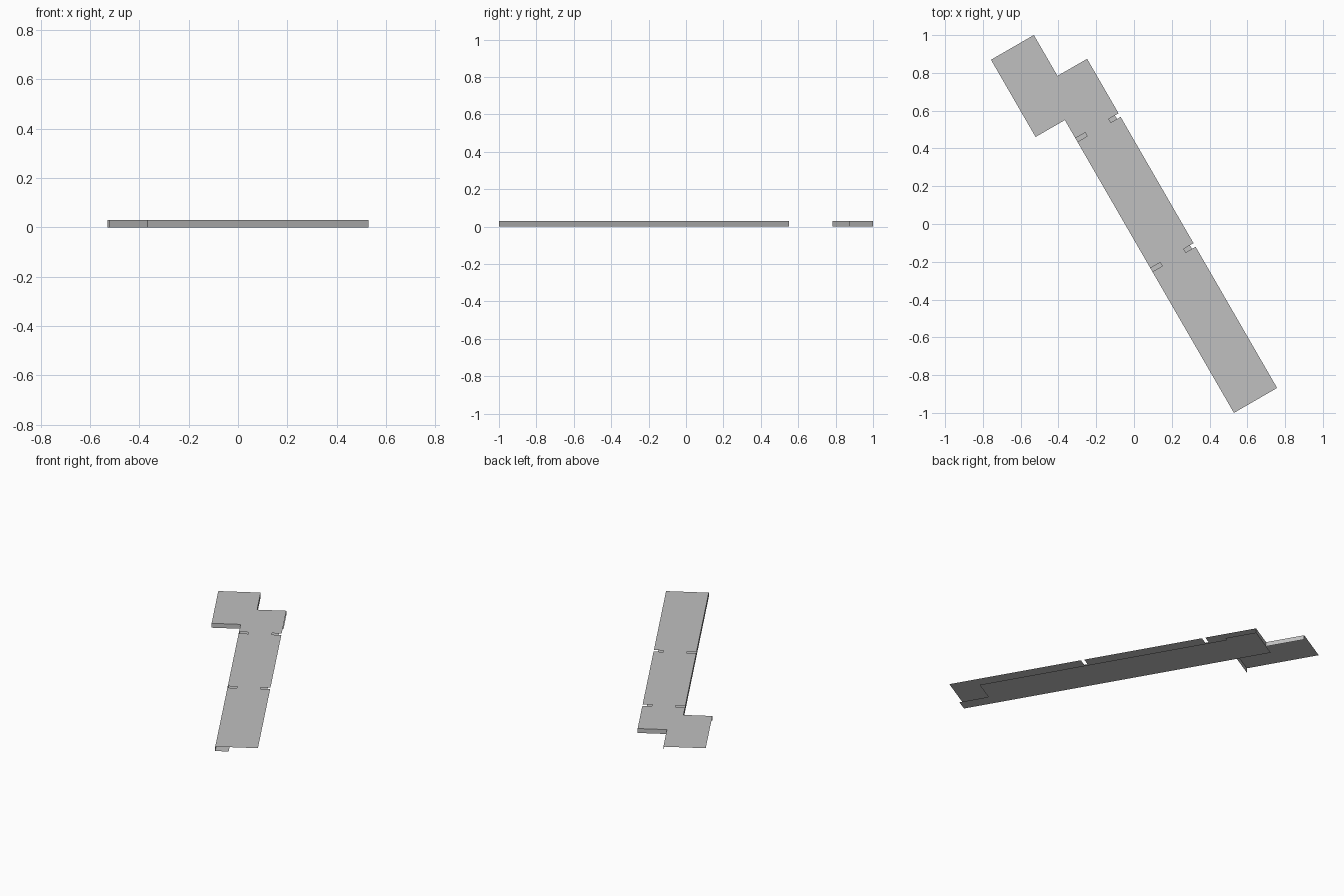
import bpy
import bmesh
from math import radians
from mathutils import Matrix

cube = bpy.data.objects.get("Cube")
if cube:
    bpy.data.objects.remove(cube, do_unlink=True)

grey = bpy.data.materials.new("light_grey")
grey.use_nodes = True
colour = (0.53, 0.53, 0.53, 1)
grey.diffuse_color = colour
grey.node_tree.nodes["Principled BSDF"].inputs["Base Color"].default_value = colour

# Plan layout: u runs along the panel, v across it
LENGTH, WIDTH, HEIGHT = 2.012, 0.264, 0.03
TAB_START, TAB_END = 1.79, 2.262
TAB_OUT, TAB_IN = -0.179, 0.083
SLOTS = (0.874, 1.668)
SLOT_HALF, SLOT_DEPTH = 0.011, 0.06
LIP = 0.022

placement = Matrix.Translation((0.529, -1.0, 0)) @ Matrix.Rotation(radians(30), 4, 'Z')


def add_part(name, polygons):
    """Make one object from polygons given as (u, v, z) corners."""
    bm = bmesh.new()
    for corners in polygons:
        bm.faces.new([bm.verts.new(placement @ Matrix.Translation((v, u, z)).to_translation())
                      for u, v, z in corners])
    bmesh.ops.remove_doubles(bm, verts=bm.verts, dist=0.0001)
    mesh = bpy.data.meshes.new(name)
    bm.to_mesh(mesh)
    bm.free()
    mesh.materials.append(grey)
    obj = bpy.data.objects.new(name, mesh)
    bpy.context.collection.objects.link(obj)
    return obj


def slot(centre, edge, inward, direction):
    """Outline of one edge slot, walked along the panel in the given direction."""
    a, b = centre - direction * SLOT_HALF, centre + direction * SLOT_HALF
    inner = edge + inward * SLOT_DEPTH
    return [(a, edge), (a, inner), (b, inner), (b, edge)]


# Top sheet with the offset tab and four edge slots
outline = [(0, 0), (0, WIDTH)]
for s in SLOTS:
    outline += slot(s, WIDTH, -1, 1)
outline += [(LENGTH, WIDTH), (LENGTH, TAB_IN), (TAB_END, TAB_IN),
            (TAB_END, TAB_OUT), (TAB_START, TAB_OUT), (TAB_START, 0)]
for s in reversed(SLOTS):
    outline += slot(s, 0, 1, -1)
outline.reverse()
add_part("top_panel", [[(u, v, HEIGHT) for u, v in outline]])

# Bottom sheet, set back along one edge and cut out at the front corner
base = [(0, 0), (0, TAB_IN), (0.19, TAB_IN), (0.19, WIDTH - LIP),
        (TAB_START + LIP, WIDTH - LIP), (TAB_START + LIP, WIDTH),
        (LENGTH, WIDTH), (LENGTH, 0)]
add_part("bottom_panel", [[(u, v, 0) for u, v in base]])

# Upright edges; the remaining edges are open
runs = {
    "long_side_wall": ((TAB_START, 0), (0, 0)),
    "tab_front_wall": ((TAB_START, TAB_OUT), (TAB_START, 0)),
    "tab_side_wall": ((LENGTH, TAB_IN), (TAB_END, TAB_IN)),
    "back_end_wall": ((LENGTH, WIDTH), (LENGTH, TAB_IN)),
}
for name, (p, q) in runs.items():
    add_part(name, [[(*p, 0), (*q, 0), (*q, HEIGHT), (*p, HEIGHT)]])
